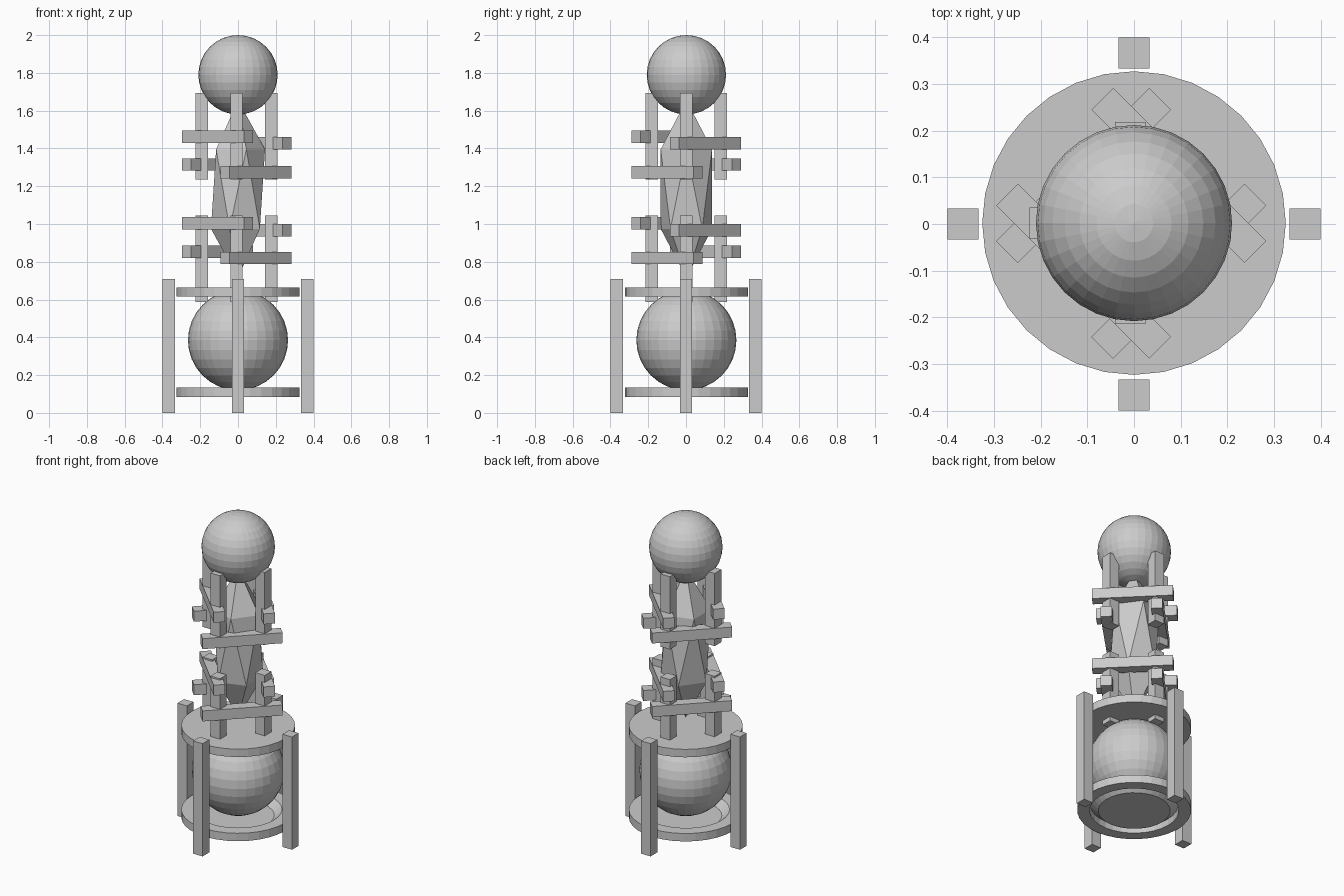
import bpy, bmesh, math
from mathutils import Matrix

if "Cube" in bpy.data.objects:
    bpy.data.objects.remove(bpy.data.objects["Cube"])

CY = 0.002   # tiny overall y offset
W = 0.066    # square bar thickness


def finish(name, bm):
    bmesh.ops.recalc_face_normals(bm, faces=bm.faces)
    mesh = bpy.data.meshes.new(name)
    bm.to_mesh(mesh)
    bm.free()
    ob = bpy.data.objects.new(name, mesh)
    bpy.context.collection.objects.link(ob)
    return ob


def bar(name, loc, size, angle=0):
    bm = bmesh.new()
    m = (Matrix.Translation(loc) @ Matrix.Rotation(math.radians(angle), 4, 'Z')
         @ Matrix.Diagonal((*size, 1)))
    bmesh.ops.create_cube(bm, size=1, matrix=m)
    return finish(name, bm)


def ball(name, z, r):
    bm = bmesh.new()
    bmesh.ops.create_uvsphere(bm, u_segments=32, v_segments=16, radius=r,
                              matrix=Matrix.Translation((0, CY, z)))
    return finish(name, bm)


def lathe(name, profile, n=32):
    bm = bmesh.new()
    vs = [bm.verts.new((r, 0, z)) for r, z in profile]
    es = [bm.edges.new(p) for p in zip(vs, vs[1:])]
    bmesh.ops.spin(bm, geom=vs + es, cent=(0, 0, 0), axis=(0, 0, 1),
                   angle=2 * math.pi, steps=n, use_merge=True)
    bmesh.ops.remove_doubles(bm, verts=bm.verts, dist=1e-5)
    ob = finish(name, bm)
    ob.location.y = CY
    return ob


# Base: four outer legs, dished lower plate, flat upper plate, large ball
for i in range(4):
    a = i * math.pi / 2
    bar(f"base_leg_{i}", (0.366 * math.cos(a), 0.366 * math.sin(a), 0.355),
        (W, W, 0.71))
lathe("lower_plate", [(0, .098), (.206, .098), (.25, .135), (.325, .135),
                      (.325, .085), (.255, .085), (.25, .122), (.206, .085), (0, .085)])
lathe("upper_plate", [(0, .665), (.325, .665), (.325, .615), (0, .615)])
ball("base_ball", 0.385, 0.265)

# Tower: two tiers of four posts and four diagonal rails
rails = [  # x, y, angle, height in lower tier, height in upper tier
    ("front_left", -.108, -.101, -45, 1.003, 1.462),
    ("front_right", .096, -.101, 45, .82, 1.275),
    ("back_right", .096, .104, -45, .968, 1.428),
    ("back_left", -.108, .104, 45, .852, 1.315),
]
for tier, (name, zc) in enumerate((("lower", .817), ("upper", 1.465))):
    for i in range(4):
        a = i * math.pi / 2
        bar(f"{name}_post_{i}",
            (-.008 + .183 * math.cos(a), CY + .183 * math.sin(a), zc), (W, W, .458))
    for side, x, y, ang, *zs in rails:
        bar(f"{name}_rail_{side}", (x, y, zs[tier]), (.464, W, W), ang)

# Faceted crystal core inside the tower
bm = bmesh.new()
bmesh.ops.create_icosphere(bm, subdivisions=1, radius=1,
    matrix=Matrix.Translation((0, CY, 1.185)) @ Matrix.Diagonal((.16, .16, .47, 1)))
finish("crystal_core", bm)

# Top ball
ball("top_ball", 1.79, 0.21)
